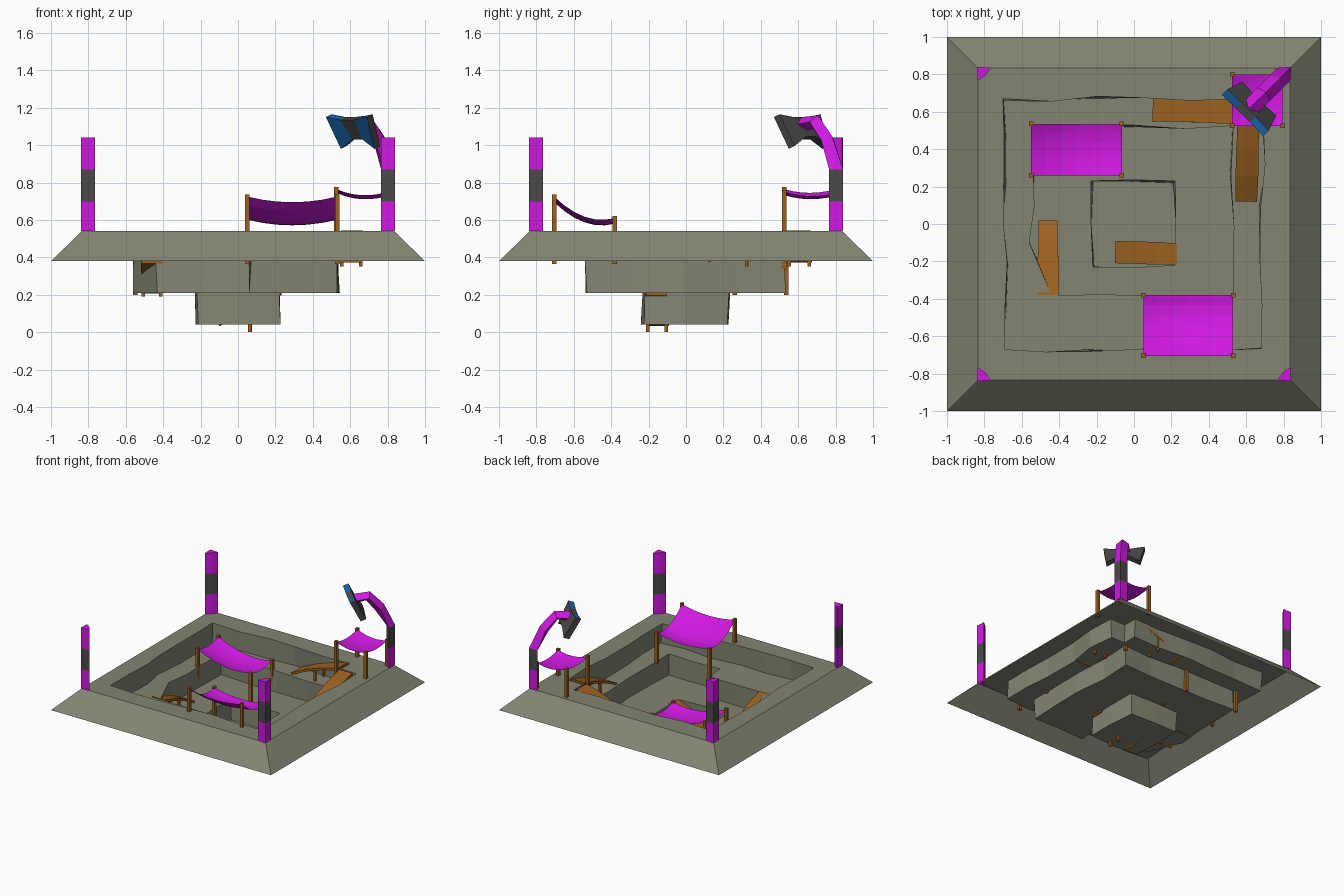
import bpy, bmesh, random
from mathutils import Vector

if "Cube" in bpy.data.objects:
    bpy.data.objects.remove(bpy.data.objects["Cube"])

random.seed(4)


def mat(name, rgb):
    m = bpy.data.materials.new(name)
    m.diffuse_color = (*rgb, 1)
    m.use_nodes = True
    m.node_tree.nodes["Principled BSDF"].inputs["Base Color"].default_value = m.diffuse_color
    return m


EARTH = mat("earth", (0.23, 0.235, 0.17))
MAGENTA = mat("magenta", (0.63, 0.01, 0.75))
WOOD = mat("wood", (0.33, 0.12, 0.015))
DARK = mat("dark_metal", (0.07, 0.07, 0.07))
BLUE = mat("blue_light", (0.01, 0.13, 0.4))


def finish(bm, name, *mats):
    me = bpy.data.meshes.new(name)
    bm.to_mesh(me)
    bm.free()
    for m in mats:
        me.materials.append(m)
    ob = bpy.data.objects.new(name, me)
    bpy.context.collection.objects.link(ob)
    return ob


def loft(bm, rings, bands=None, caps=True):
    """Join equal-length closed rings with quads; bands gives a material per span."""
    vs = [[bm.verts.new(p) for p in r] for r in rings]
    n = len(vs[0])
    for i in range(len(vs) - 1):
        for j in range(n):
            k = (j + 1) % n
            f = bm.faces.new((vs[i][j], vs[i][k], vs[i + 1][k], vs[i + 1][j]))
            f.material_index = bands[i] if bands else 0
    if caps:
        bm.faces.new(vs[0][::-1])
        bm.faces.new(vs[-1]).material_index = bands[-1] if bands else 0
        bmesh.ops.recalc_face_normals(bm, faces=bm.faces)
    return vs


# Terraced pit: skirt, rim, and three uneven walls with floors between
def rough(corners, amount=0.018, step=0.24):
    pts = []
    for a, b in zip(corners, corners[1:] + corners[:1]):
        a, b = Vector(a), Vector(b)
        n = max(1, round((b - a).length / step))
        for i in range(n):
            p = a.lerp(b, i / n)
            if i:
                p += Vector((random.uniform(-amount, amount), random.uniform(-amount, amount)))
            pts.append(p)
    return pts


def square(r):
    return [(-r, -r), (r, -r), (r, r), (-r, r)]


def at_height(pts, z, jitter=0.0):
    return [(p[0] + random.uniform(-jitter, jitter), p[1] + random.uniform(-jitter, jitter), z) for p in pts]


outer = rough([(-0.69, -0.67), (0.68, -0.665), (0.69, 0.55), (0.55, 0.55),
               (0.55, 0.67), (-0.7, 0.67)])
middle = rough([(-0.44, -0.38), (0.06, -0.38), (0.07, -0.54), (0.53, -0.54),
                (0.53, 0.525), (-0.53, 0.525), (-0.56, -0.1)])
inner = rough([(-0.22, -0.23), (0.22, -0.22), (0.22, 0.23), (-0.23, 0.23)], 0.012)

bm = bmesh.new()
loops = [loft(bm, [at_height(square(1), 0.38), at_height(square(0.835), 0.54)], caps=False)[1]]
for outline, top in ((outer, 0.54), (middle, 0.38), (inner, 0.21)):
    loops += loft(bm, [at_height(outline, top), at_height(outline, top - 0.17 + 0.01 * (top > 0.5), 0.014)],
                  caps=False)


def fill(*rings):
    edges = [bm.edges.get((r[i], r[i - 1])) for r in rings for i in range(len(r))]
    bmesh.ops.triangle_fill(bm, edges=edges, use_beauty=True, normal=(0, 0, 1))


for i in (0, 2, 4):
    fill(loops[i], loops[i + 1])
fill(loops[6])
bmesh.ops.recalc_face_normals(bm, faces=bm.faces)
if max(bm.faces, key=lambda f: f.calc_area()).normal.z < 0:
    bmesh.ops.reverse_faces(bm, faces=bm.faces)
finish(bm, "terraced_pit", EARTH)


# Banded corner posts with a kite-shaped section
def kite(sx, sy, z):
    return [(sx * x, sy * y, z) for x, y in ((0.84, 0.84), (0.765, 0.835), (0.795, 0.795), (0.835, 0.765))]


for sx, sy in ((-1, -1), (1, -1), (-1, 1)):
    bm = bmesh.new()
    loft(bm, [kite(sx, sy, z) for z in (0.54, 0.70, 0.87, 1.04)], [0, 1, 0])
    finish(bm, "corner_post", MAGENTA, DARK)

# Lamp post bending inwards along the diagonal
bm = bmesh.new()


def diag(t, s, z):
    return (t + s, t - s, z)


arm = [kite(1, 1, z) for z in (0.54, 0.70, 0.87)]
for to, zo, ti, zi in ((0.78, 1.05, 0.735, 1.0), (0.705, 1.16, 0.685, 1.09), (0.62, 1.15, 0.62, 1.07)):
    tm, zm = (to + ti) / 2, (zo + zi) / 2
    arm.append([diag(to, 0, zo), diag(tm, -0.034, zm), diag(ti, 0, zi), diag(tm, 0.034, zm)])
loft(bm, arm, [0, 1, 0, 0, 0])
finish(bm, "lamp_arm", MAGENTA, DARK)

# Folded lamp head with blue light panels on both wings
bm = bmesh.new()
back = Vector((0.03, 0.03, 0.015))
rings = []
for t, b in (((0.47, 0.69, 1.15), (0.55, 0.73, 0.98)), ((0.545, 0.62, 1.135), (0.61, 0.665, 1.03)),
             ((0.62, 0.545, 1.135), (0.665, 0.61, 1.03)), ((0.69, 0.47, 1.15), (0.73, 0.55, 0.98))):
    t, b = Vector(t), Vector(b)
    rings.append([t, b, b + back, t + back])
loft(bm, rings)
for f in bm.faces:
    c = f.calc_center_median()
    if f.normal.x + f.normal.y < -0.3 and abs(c.x - c.y) > 0.08:
        f.material_index = 1
finish(bm, "lamp_head", DARK, BLUE)


# Square wooden legs
def leg(name, x, y, z0, z1, h=0.012):
    bm = bmesh.new()
    loft(bm, [[(x + h * a, y + h * b, z) for a, b in square(1)] for z in (z0, z1)])
    finish(bm, name, WOOD)


# Sagging cloth canopies; corner heights run (x0y0, x1y0, x0y1, x1y1)
def canopy(x0, x1, y0, y1, tops, feet, sag_x, sag_y, n=6):
    bm = bmesh.new()
    bmesh.ops.create_grid(bm, x_segments=n, y_segments=n, size=1)
    for v in bm.verts:
        u, w = (v.co.x + 1) / 2, (v.co.y + 1) / 2
        z = (tops[0] * (1 - u) + tops[1] * u) * (1 - w) + (tops[2] * (1 - u) + tops[3] * u) * w
        z -= sag_x * (1 - v.co.x ** 2) + sag_y * (1 - v.co.y ** 2)
        v.co = (x0 + (x1 - x0) * u, y0 + (y1 - y0) * w, z)
    finish(bm, "canopy_cloth", MAGENTA)
    spots = ((x0, y0), (x1, y0), (x0, y1), (x1, y1))
    for (x, y), top, foot in zip(spots, tops, feet):
        leg("canopy_leg", x, y, foot, top + 0.01)


canopy(0.05, 0.53, -0.705, -0.38, (0.725, 0.725, 0.61, 0.61), (0.365,) * 4, 0.03, 0.05)
canopy(-0.55, -0.065, 0.26, 0.535, (0.52, 0.45, 0.52, 0.45), (0.2,) * 4, 0.045, 0.025)
canopy(0.525, 0.795, 0.525, 0.8, (0.765, 0.75, 0.765, 0.745), (0.34, 0.53, 0.53, 0.53), 0.025, 0.02)


# Plank ramps from low end to high end, with support legs
def ramp(low, high, width, foot):
    low, high = Vector(low), Vector(high)
    side = (high - low).cross(Vector((0, 0, 1))).normalized() * width / 2
    down = Vector((0, 0, -0.018))
    bm = bmesh.new()
    rings = []
    for i in range(4):
        p = low.lerp(high, i / 3) + Vector((0, 0, 0.015 if i in (1, 2) else 0))
        s = side * random.uniform(0.94, 1.06)
        rings.append([p - s, p + s, p + s + down, p - s + down])
    loft(bm, rings)
    finish(bm, "ramp", WOOD)
    for k in (-0.85, 0.85):
        p = low.lerp(high, 0.5) + side * k
        leg("ramp_leg", p.x, p.y, foot, p.z, 0.009)


ramp((0.10, 0.61, 0.39), (0.53, 0.60, 0.545), 0.125, 0.35)
ramp((0.60, 0.12, 0.39), (0.61, 0.53, 0.545), 0.12, 0.35)
ramp((-0.46, 0.02, 0.225), (-0.46, -0.38, 0.385), 0.11, 0.19)
ramp((-0.10, -0.15, 0.05), (0.23, -0.16, 0.215), 0.115, 0.0)
